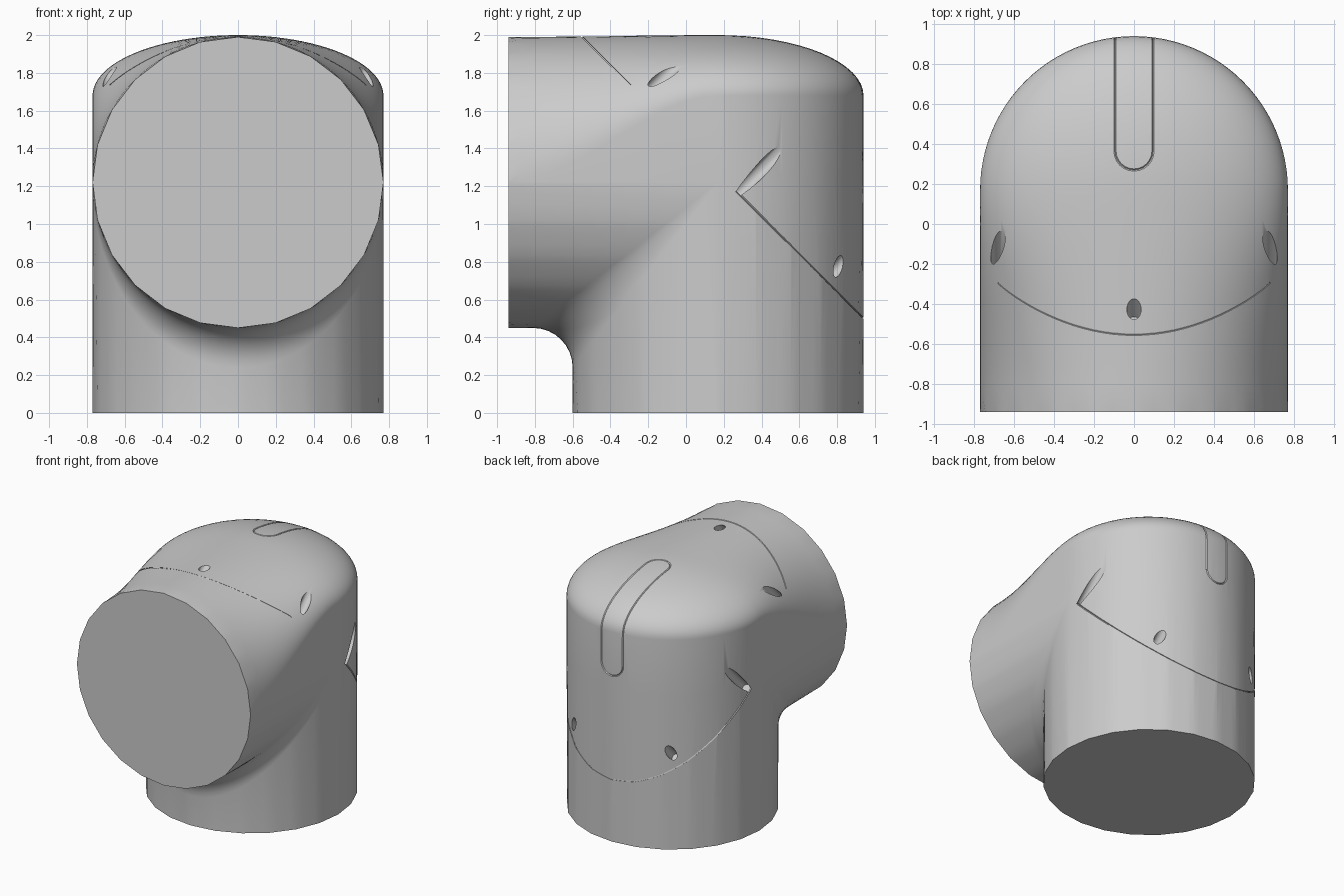
import bpy, bmesh
from math import sin, cos, pi, sqrt, radians
from mathutils import Vector
from mathutils.bvhtree import BVHTree

if "Cube" in bpy.data.objects:
    bpy.data.objects.remove(bpy.data.objects["Cube"])

R = 0.77            # radius of both pipes
YC, ZC = 0.17, 1.22  # axis of the upright pipe, axis of the level pipe
FRONT = -0.94
RIM, DOME = 1.68, 0.32
FILLET = 0.21
N, STEP = 48, 4     # slices across, slices per flat side of the pipe ends

grey = bpy.data.materials.new("light grey")
grey.use_nodes = True
grey.diffuse_color = (0.6, 0.6, 0.6, 1)
grey.node_tree.nodes["Principled BSDF"].inputs["Base Color"].default_value = (0.6, 0.6, 0.6, 1)


def height(x):
    return sqrt(max(0, R * R - x * x))


def chord(i):
    """Half height of the pipe ends, which have flat sides."""
    j = min(i // STEP, N // STEP - 1) * STEP
    a, b = (R * cos(pi * k / N) for k in (j, j + STEP))
    f = (R * cos(pi * i / N) - a) / (b - a)
    return height(a) * (1 - f) + height(b) * f


def slice_profile(i):
    """Closed elbow outline (y, z) at one position across the width."""
    h = height(R * cos(pi * i / N)) if 0 < i < N else 0
    e = chord(i) if 0 < i < N else 0
    r = FILLET * h / R
    top = RIM + DOME * h / R
    pts = [(YC - e, 0)]
    for k in range(9):                      # inner fillet
        a = pi / 2 * k / 8
        pts.append((YC - h - r + r * cos(a), ZC - h - r + r * sin(a)))
    pts += [(FRONT, ZC - e), (FRONT, ZC + e)]
    for k in range(1, 17):                  # pipe top blending into the dome
        t = k / 16
        s = t * t * (3 - 2 * t)
        pts.append((FRONT + (YC - FRONT) * t, (ZC + h) * (1 - s) + top * s))
    for k in range(1, 17):                  # rounded dome edge
        a = pi / 2 * k / 16
        pts.append((YC + h * sin(a), RIM + (top - RIM) * cos(a)))
    return pts + [(YC + h, ZC), (YC + e, 0)]


# elbow body, lofted from side to side
bm = bmesh.new()
rows = [[bm.verts.new((R * cos(pi * i / N), y, z)) for y, z in slice_profile(i)]
        for i in range(N + 1)]
count = len(rows[0])
for a, b in zip(rows, rows[1:]):
    for k in range(count):
        m = (k + 1) % count
        bm.faces.new((a[k], a[m], b[m], b[k]))
for row in (rows[0], rows[-1]):             # flat cheeks between pipe and dome
    bm.faces.new([row[1]] + row[10:-1])
bmesh.ops.remove_doubles(bm, verts=bm.verts, dist=0.0002)
bmesh.ops.dissolve_degenerate(bm, edges=bm.edges, dist=0.0001)
bmesh.ops.recalc_face_normals(bm, faces=bm.faces)
tree = BVHTree.FromBMesh(bm)
mesh = bpy.data.meshes.new("elbow_body")
bm.to_mesh(mesh)
bm.free()
body = bpy.data.objects.new("elbow_body", mesh)
bpy.context.collection.objects.link(body)
mesh.materials.append(grey)


def select(ob):
    bpy.ops.object.select_all(action="DESELECT")
    ob.select_set(True)
    bpy.context.view_layer.objects.active = ob


def cut(cutter):
    cutter.hide_render = True
    mod = body.modifiers.new("cut", "BOOLEAN")
    mod.operation, mod.solver, mod.object = "DIFFERENCE", "EXACT", cutter
    select(body)
    bpy.ops.object.modifier_apply(modifier=mod.name)
    bpy.data.objects.remove(cutter)


def hit(origin, direction):
    return tree.ray_cast(Vector(origin), Vector(direction))[0]


def groove(name, points, cyclic):
    """Cut a fine line along points on the surface."""
    points = [p for p in points if p]
    curve = bpy.data.curves.new(name, "CURVE")
    curve.dimensions = "3D"
    curve.bevel_depth, curve.bevel_resolution = 0.006, 0
    curve.use_fill_caps = True
    line = curve.splines.new("POLY")
    line.points.add(len(points) - 1)
    for p, co in zip(line.points, points):
        p.co = (*co, 1)
    line.use_cyclic_u = cyclic
    ob = bpy.data.objects.new(name, curve)
    bpy.context.collection.objects.link(ob)
    select(ob)
    bpy.ops.object.convert(target="MESH")
    cut(bpy.context.object)


# screw holes, drilled square to the slanted seam plane y + z = SEAM
SEAM = 1.44
axis = Vector((0, 1, 1)).normalized()
holes = [(0, 2.42)] + [(s * x, d) for x, d in ((0.68, 1.9), (0.73, 0.89), (0.43, -0.03))
                       for s in (-1, 1)]
for x, d in holes:
    start = Vector((x, (SEAM - d) / 2, (SEAM + d) / 2))
    bpy.ops.mesh.primitive_cylinder_add(
        vertices=20, radius=0.036, depth=1.2, location=start + axis * 0.6,
        rotation=axis.to_track_quat("Z", "Y").to_euler())
    cut(bpy.context.object)

# seam grooves over the top and round the back
for name, lo, hi in (("top_seam", 44, 136), ("back_seam", 190, 350)):
    angles = [radians(lo + (hi - lo) * k / 48) for k in range(49)]
    groove(name, [hit((0, YC, SEAM - YC), (cos(a), -sin(a) * sqrt(0.5), sin(a) * sqrt(0.5)))
                  for a in angles], False)

# rounded strip outline running over the dome and down the back
W, Y0, Z0 = 0.095, 0.365, 1.425
bend = [pi / 2 * k / 24 for k in range(25)]
arc = [pi * k / 12 for k in range(1, 12)]
outline = [hit((W, Y0, Z0), (0, cos(a), sin(a))) for a in bend]
outline += [hit((W * cos(a), Y0 - W * sin(a), Z0), (0, 0, 1)) for a in arc]
outline += [hit((-W, Y0, Z0), (0, cos(a), sin(a))) for a in reversed(bend)]
outline += [hit((-W * cos(a), Y0, Z0 - W * sin(a)), (0, 1, 0)) for a in arc]
groove("strip_outline", outline, True)

select(body)
bpy.ops.object.shade_smooth_by_angle(angle=radians(30))
